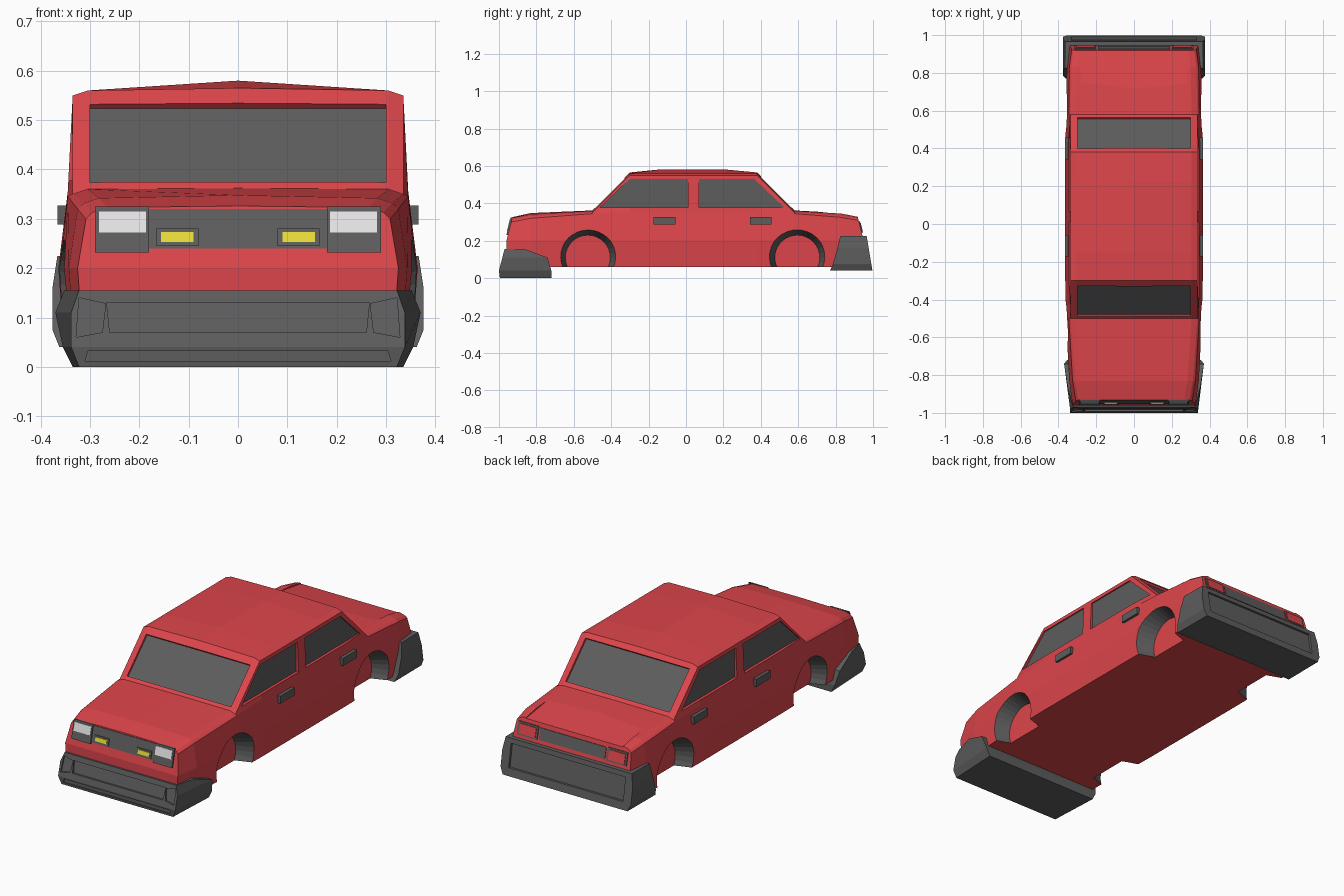
import bpy, bmesh
from mathutils import Matrix, Vector

cube = bpy.data.objects.get("Cube")
if cube:
    bpy.data.objects.remove(cube, do_unlink=True)


def material(name, rgb):
    m = bpy.data.materials.new(name)
    m.use_nodes = True
    m.diffuse_color = (*rgb, 1)
    m.node_tree.nodes["Principled BSDF"].inputs["Base Color"].default_value = (*rgb, 1)
    return m


RED = material("body red", (.72, .06, .07))
GRAY = material("dark gray", (.11, .11, .11))
WHITE = material("headlight white", (.8, .79, .81))
YELLOW = material("lamp yellow", (.8, .72, .04))


def finish(name, bm, mats):
    bmesh.ops.recalc_face_normals(bm, faces=bm.faces)
    me = bpy.data.meshes.new(name)
    bm.to_mesh(me)
    bm.free()
    for m in mats:
        me.materials.append(m)
    ob = bpy.data.objects.new(name, me)
    bpy.context.collection.objects.link(ob)
    return ob


def loft(name, rings, mat):
    """Skin closed mirrored rings; each end is capped with strips across the middle."""
    bm = bmesh.new()
    vs = [[bm.verts.new(p) for p in r] for r in rings]
    n = len(vs[0])
    for a, b in zip(vs, vs[1:]):
        for i in range(n):
            j = (i + 1) % n
            bm.faces.new((a[i], a[j], b[j], b[i]))
    for r in (vs[0], vs[-1]):
        for i in range(n // 2):
            strip = [r[i], r[i + 1], r[n - 2 - i], r[n - 1 - i]]
            strip = list(dict.fromkeys(strip))
            if len(strip) > 2:
                bm.faces.new(strip)
    return finish(name, bm, [mat])


def prism(name, quad, push, floor, wall=None):
    """Quad extruded along a vector; the starting face may have its own colour."""
    bm = bmesh.new()
    a = [bm.verts.new(p) for p in quad]
    b = [bm.verts.new(Vector(p) + Vector(push)) for p in quad]
    bm.faces.new(a)
    sides = [bm.faces.new(b)]
    n = len(a)
    for i in range(n):
        j = (i + 1) % n
        sides.append(bm.faces.new((a[i], a[j], b[j], b[i])))
    for f in sides:
        f.material_index = 1
    return finish(name, bm, [floor, wall or floor])


def carve(target, cutters):
    for c in cutters:
        c.hide_render = True
        mod = target.modifiers.new("cut", 'BOOLEAN')
        mod.operation = 'DIFFERENCE'
        mod.solver = 'EXACT'
        mod.material_mode = 'TRANSFER'
        mod.object = c
    dg = bpy.context.evaluated_depsgraph_get()
    me = bpy.data.meshes.new_from_object(target.evaluated_get(dg), depsgraph=dg)
    target.modifiers.clear()
    target.data = me
    for c in cutters:
        bpy.data.objects.remove(c, do_unlink=True)


def nose_y(z):
    return -.96 + .25 * max(0, z - .2)


def tail_y(z):
    return .95 - .25 * max(0, z - .2)


def panel(x0, x1, z0, z1, y_at, depth=0, taper=0):
    """Upright quad lying on a sloping end face."""
    return [(x, y_at(z) + depth, z) for x, z in
            ((x0, z0), (x1, z0), (x1 - taper, z1), (x0 + taper, z1))]


# Body shell: y, sill half width, belt x, belt z, roof edge x, roof edge z, crown z
stations = [
    (-.96, .325, .308, .3, .295, .313, .326),
    (-.83, .343, .325, .32, .312, .332, .348),
    (-.5, .36, .345, .345, .335, .35, .362),
    (-.3, .364, .345, .355, .335, .55, .565),
    (-.15, .364, .345, .355, .335, .55, .58),
    (.22, .364, .345, .355, .335, .55, .58),
    (.38, .364, .345, .355, .335, .55, .565),
    (.58, .362, .345, .345, .335, .35, .362),
    (.83, .355, .342, .325, .33, .335, .348),
    (.95, .342, .33, .308, .32, .318, .332),
]
rings = []
for y, w, bx, bz, ex, ez, crown in stations:
    half = [(w - .01, .06), (w, .2), (bx, bz), (ex, ez), (ex - .03, ez + .01)]
    full = half + [(0, crown)] + [(-x, z) for x, z in reversed(half)]
    place = nose_y if y == -.96 else tail_y if y == .95 else (lambda z, y=y: y)
    rings.append([(x, place(z), z) for x, z in full])
body = loft("body", rings, RED)

cutters = []
# Front and rear screens
for s, z0, z1 in ((-1, .374, .532), (1, .376, .54)):
    quad = [(x, s * .5 + (.08 if s > 0 else 0) - s * (z - .36) - s * .008, z - .008)
            for x, z in ((-.3, z0), (.3, z0), (.3, z1), (-.3, z1))]
    cutters.append(prism("screen_cutter", quad, (0, s * .06, .06), GRAY, RED))

# Side windows
front_window = [(-.46, .378), (-.3, .53), (.01, .53), (.01, .378)]
rear_window = [(.07, .378), (.07, .53), (.365, .53), (.525, .378)]
for s in (-1, 1):
    for shape in (front_window, rear_window):
        quad = [(s * .329, y, z) for y, z in shape]
        cutters.append(prism("window_cutter", quad, (s * .1, 0, 0), GRAY, RED))

# Flared wheel wells
for s in (-1, 1):
    for y in (-.525, .595):
        bm = bmesh.new()
        spin = Matrix.Translation((s * .345, y, .11)) @ Matrix.Rotation(s * 1.5707963, 4, 'Y')
        bmesh.ops.create_cone(bm, cap_ends=True, segments=32, radius1=.12,
                              radius2=.17, depth=.15, matrix=spin)
        for f in bm.faces:
            f.material_index = 0 if len(f.verts) > 4 else 1
        cutters.append(finish("wheel_well_cutter", bm, [RED, GRAY]))

# Sunken boot lid
lid = [(-.28, .7, .357), (.28, .7, .357), (.28, 1, .312), (-.28, 1, .312)]
cutters.append(prism("boot_lid_cutter", lid, (0, 0, .1), RED))
carve(body, cutters)


# Bumpers: z, end half width, end y, inner half width, inner y
def bumper(name, levels):
    return loft(name, [[(xe, ye, z), (xi, yi, z), (-xi, yi, z), (-xe, ye, z)]
                       for z, xe, ye, xi, yi in levels], GRAY)


front_bumper = bumper("front_bumper", [
    (0, .322, -.995, .335, -.72), (.04, .338, -1, .355, -.72),
    (.11, .338, -.982, .37, -.74), (.155, .322, -.97, .352, -.86)])
rear_bumper = bumper("rear_bumper", [
    (.04, .36, .997, .362, .77), (.075, .376, .991, .376, .785),
    (.16, .376, .977, .376, .81), (.225, .364, .966, .366, .825)])


def front_face(z):
    return -1 + .26 * (z - .04)


def rear_face(z):
    return .997 - .168 * (z - .04)


out = (0, -.1, 0)
carve(front_bumper, [
    prism("cutter", panel(-.26, .26, .07, .13, front_face, .01, -.006), out, GRAY),
    prism("cutter", panel(-.31, .31, .012, .032, lambda z: -.992, 0, .006), out, GRAY),
] + [prism("cutter", [(s * x, front_face(z) + .008, z) for x, z in
                      ((.275, .07), (.328, .06), (.322, .14), (.268, .128))], out, GRAY)
     for s in (-1, 1)])
carve(rear_bumper, [
    prism("cutter", panel(-.33, .33, .08, .2, rear_face, -.012), (0, .1, 0), GRAY)])

# Grille and tail panel
prism("grille", panel(-.18, .18, .24, .32, nose_y), (0, -.003, 0), GRAY)
prism("tail_panel", panel(-.19, .19, .245, .302, tail_y), (0, .003, 0), GRAY)

for s, side in ((1, "left"), (-1, "right")):
    # Lamps at the front
    prism(side + "_headlight_housing", panel(s * .18, s * .29, .232, .325, nose_y), (0, -.008, 0), GRAY)
    prism(side + "_headlight", panel(s * .186, s * .282, .272, .315, nose_y, -.007), (0, -.004, 0), WHITE)
    prism(side + "_lamp_housing", panel(s * .08, s * .165, .245, .28, nose_y), (0, -.007, 0), GRAY)
    prism(side + "_yellow_lamp", panel(s * .09, s * .156, .253, .273, nose_y, -.006), (0, -.004, 0), YELLOW)
    # Lamps at the rear
    prism(side + "_tail_light_frame", panel(s * .2, s * .315, .242, .306, tail_y), (0, .005, 0), GRAY)
    prism(side + "_tail_light", panel(s * .21, s * .305, .25, .298, tail_y, .004), (0, .004, 0), RED)
    # Door handles
    for y, place in ((-.115, "front"), (.4, "rear")):
        quad = [(s * .335, y + dy, z) for dy, z in
                ((-.058, .288), (.058, .288), (.058, .327), (-.058, .327))]
        prism(f"{side}_{place}_door_handle", quad, (s * .031, 0, 0), GRAY)
